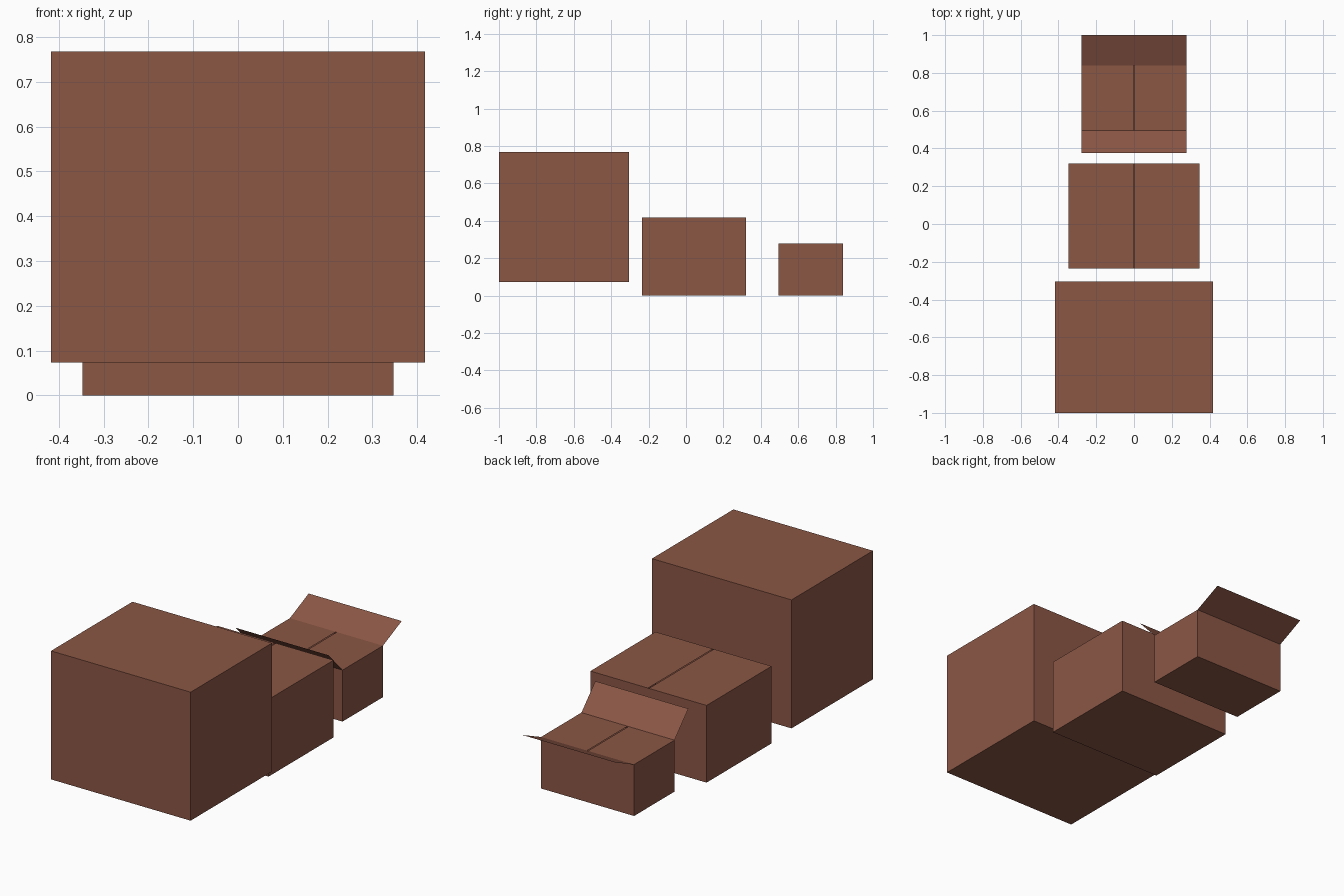
import bpy, bmesh
from mathutils import Vector

if "Cube" in bpy.data.objects:
    bpy.data.objects.remove(bpy.data.objects["Cube"])

card = bpy.data.materials.new("cardboard")
card.diffuse_color = (0.26, 0.095, 0.06, 1)
card.use_nodes = True
card.node_tree.nodes["Principled BSDF"].inputs["Base Color"].default_value = card.diffuse_color


def carton(name, half_w, y0, y1, z0, z1, flaps=None):
    """Thin-walled carton; flaps maps a side to its outward fold vector, None = sealed top."""
    bm = bmesh.new()
    bmesh.ops.create_cube(bm, size=1)
    bmesh.ops.scale(bm, vec=(2 * half_w, y1 - y0, z1 - z0), verts=bm.verts)
    bmesh.ops.translate(bm, vec=(0, (y0 + y1) / 2, (z0 + z1) / 2), verts=bm.verts)
    bm.normal_update()
    if flaps:
        # Open the top, then fold a flap out of each rim edge
        top = next(f for f in bm.faces if f.normal.z > 0.9)
        rim = {}
        for e in top.edges:
            mid = (e.verts[0].co + e.verts[1].co) / 2
            if abs(mid.x) > half_w / 2:
                rim["right" if mid.x > 0 else "left"] = e
            else:
                rim["front" if mid.y < (y0 + y1) / 2 else "back"] = e
        bmesh.ops.delete(bm, geom=[top], context='FACES_ONLY')
        for side, fold in flaps.items():
            a, b = rim[side].verts
            wall = rim[side].link_loops[0]
            if wall.vert == a:
                a, b = b, a
            c = bm.verts.new(b.co + Vector(fold))
            d = bm.verts.new(a.co + Vector(fold))
            bm.faces.new((a, b, c, d))
    mesh = bpy.data.meshes.new(name)
    bm.to_mesh(mesh)
    bm.free()
    mesh.materials.append(card)
    obj = bpy.data.objects.new(name, mesh)
    bpy.context.collection.objects.link(obj)
    return obj


def closed_sides(half_w, gap=0.003):
    """Left and right flaps folded flat, almost meeting in the middle."""
    return {"left": (half_w - gap, 0, 0), "right": (gap - half_w, 0, 0)}


# Large sealed box
carton("large_box", 0.417, -1.0, -0.305, 0.073, 0.767)

# Medium box with its side flaps closed
carton("medium_box", 0.347, -0.235, 0.32, 0, 0.417, closed_sides(0.347))

# Small box with front and back flaps raised
small_flaps = closed_sides(0.278)
small_flaps.update(front=(0, -0.118, 0.125), back=(0, 0.16, 0.072))
carton("small_box", 0.278, 0.495, 0.84, 0, 0.278, small_flaps)
